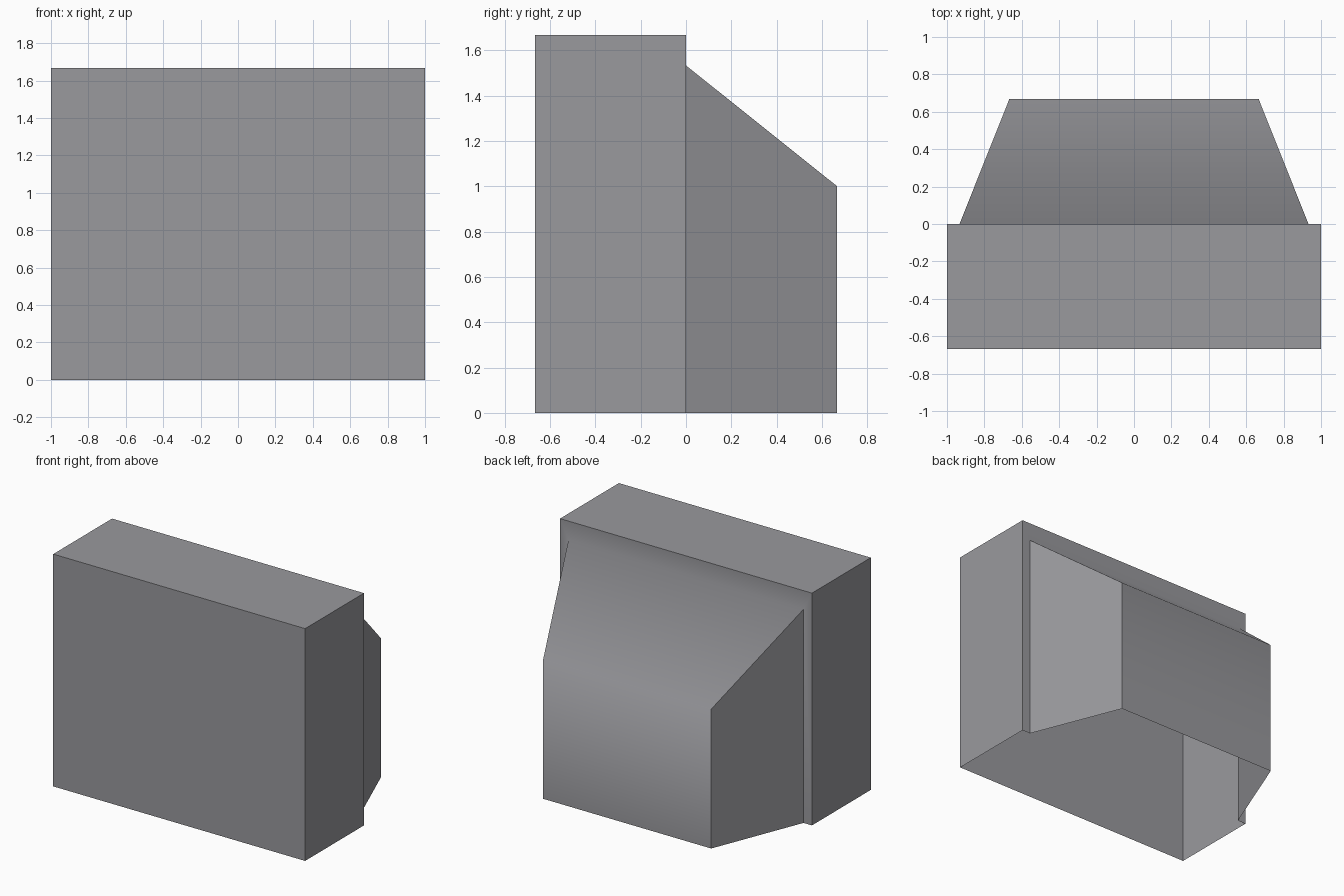
import bpy, bmesh, math

if "Cube" in bpy.data.objects:
    bpy.data.objects.remove(bpy.data.objects["Cube"])

# One flat grey for the whole shell
grey = bpy.data.materials.new("cool grey")
grey.diffuse_color = (0.32, 0.32, 0.34, 1.0)
grey.use_nodes = True
grey.node_tree.nodes["Principled BSDF"].inputs["Base Color"].default_value = grey.diffuse_color

# Arch sections from front to back: (y, half width, height)
SECTIONS = [
    (-0.667, 1.0, 1.667),    # front of the deep frame
    (0.0, 1.0, 1.667),       # rear of the deep frame
    (0.0, 0.933, 1.533),     # step in to the tapered rear
    (0.667, 0.667, 1.0),     # back panel
]

bm = bmesh.new()


def arch(y, w, h):
    return [bm.verts.new(p) for p in ((-w, y, 0), (-w, y, h), (w, y, h), (w, y, 0))]


rings = [arch(*s) for s in SECTIONS]

# Side and top walls, left open underneath
for a, b in zip(rings, rings[1:]):
    for i in range(3):
        bm.faces.new((a[i], a[i + 1], b[i + 1], b[i]))

# Front and back panels
bm.faces.new(rings[0][::-1])
bm.faces.new(rings[-1])

mesh = bpy.data.meshes.new("tapered_housing")
bm.to_mesh(mesh)
bm.free()
mesh.materials.append(grey)
housing = bpy.data.objects.new("tapered_housing", mesh)
bpy.context.collection.objects.link(housing)

# Soft blend from step to slope to back panel, other corners stay sharp
bpy.context.view_layer.objects.active = housing
housing.select_set(True)
bpy.ops.object.shade_smooth_by_angle(angle=math.radians(60))
